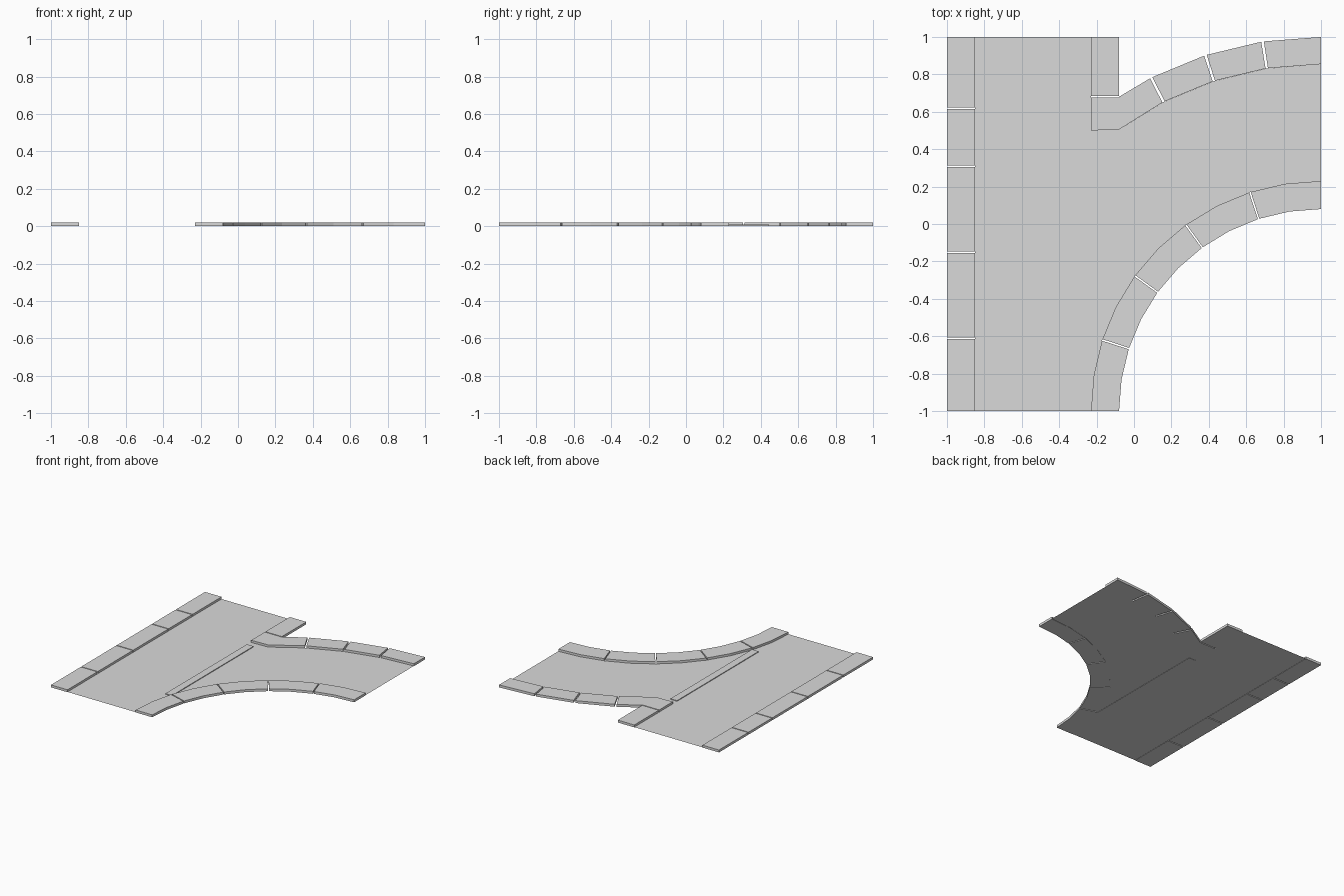
import bpy
import bmesh
from math import sin, cos, radians

cube = bpy.data.objects.get("Cube")
if cube:
    bpy.data.objects.remove(cube, do_unlink=True)

CURB_HEIGHT = 0.02
ROAD_HEIGHT = 0.002
GAP = 0.004          # half the joint between stones
GAP_ANGLE = 0.2

# One flat concrete colour
concrete = bpy.data.materials.new("concrete_grey")
concrete.use_nodes = True
grey = (0.7, 0.7, 0.7, 1)
concrete.diffuse_color = grey
concrete.node_tree.nodes["Principled BSDF"].inputs["Base Color"].default_value = grey


def make_slabs(name, outlines, bottom, top):
    """Build flat outlines, extruded when top is above bottom."""
    bm = bmesh.new()
    for outline in outlines:
        face = bm.faces.new([bm.verts.new((x, y, bottom)) for x, y in outline])
        face.normal_update()
        if face.normal.z < 0:
            face.normal_flip()
        if top > bottom:
            new = bmesh.ops.extrude_face_region(bm, geom=[face], use_keep_orig=True)["geom"]
            for v in new:
                if isinstance(v, bmesh.types.BMVert):
                    v.co.z = top
            bmesh.ops.recalc_face_normals(bm, faces=bm.faces)
    if top == bottom:
        bmesh.ops.triangulate(bm, faces=bm.faces)
    mesh = bpy.data.meshes.new(name)
    bm.to_mesh(mesh)
    bm.free()
    mesh.materials.append(concrete)
    obj = bpy.data.objects.new(name, mesh)
    bpy.context.collection.objects.link(obj)
    return obj


def rect(x0, x1, y0, y1):
    return [(x0, y0), (x1, y0), (x1, y1), (x0, y1)]


def on_arc(radius, degrees):
    """Point around the corner (1, -1); 0 is straight left, 90 straight back."""
    a = radians(degrees)
    return (1 - radius * cos(a), -1 + radius * sin(a))


def arc_stone(inner, outer, angles):
    return ([on_arc(outer, a) for a in angles] +
            [on_arc(inner, a) for a in reversed(angles)])


# Straight curb along the right edge
cuts = [-1, -0.61, -0.15, 0.31, 0.62, 1]
stones = []
for a, b in zip(cuts, cuts[1:]):
    stones.append(rect(-1, -0.85, a + (GAP if a > -1 else 0), b - (GAP if b < 1 else 0)))
make_slabs("straight_curb", stones, 0, CURB_HEIGHT)

# Tight curved curb at the front corner, two facets per stone
stones = []
for start in range(0, 90, 18):
    end = start + 18
    a = start + (GAP_ANGLE if start > 0 else 0)
    b = end - (GAP_ANGLE if end < 90 else 0)
    stones.append(arc_stone(1.08, 1.23, [a, start + 9, b]))
make_slabs("inner_curve_curb", stones, 0, CURB_HEIGHT)

# Wide curved curb at the back, first stone cut off by the corner stone
joint = 63 + GAP_ANGLE
stones = [[(-0.08, 0.68), (-0.08, 0.505), on_arc(1.855, 63 - GAP_ANGLE),
           on_arc(2, 63 - GAP_ANGLE)]]
for start in (63, 72, 81):
    end = start + 9
    stones.append(arc_stone(1.855, 2, [start + GAP_ANGLE,
                                       end - (GAP_ANGLE if end < 90 else 0)]))
make_slabs("outer_curve_curb", stones, 0, CURB_HEIGHT)

# Short curb and corner stone where the branch splits off
make_slabs("branch_curb", [
    rect(-0.23, -0.08, 0.68 + GAP, 1),
    [(-0.23, 0.5), (-0.08, 0.505), (-0.08, 0.68 - GAP), (-0.23, 0.68 - GAP)],
], 0, CURB_HEIGHT)

# Road surface between the curbs
outline = [(-0.85, -1)]
outline += [on_arc(1.23, a) for a in range(0, 91, 9)]
outline += [on_arc(1.855, a) for a in range(90, 62, -9)]
outline += [(-0.08, 0.505), (-0.23, 0.5), (-0.23, 1), (-0.85, 1)]
make_slabs("road_surface", [outline], ROAD_HEIGHT, ROAD_HEIGHT)

# Low strip across the mouth of the branch
make_slabs("threshold_strip", [rect(-0.23, -0.17, -0.615, 0.445)], 0, 0.008)
